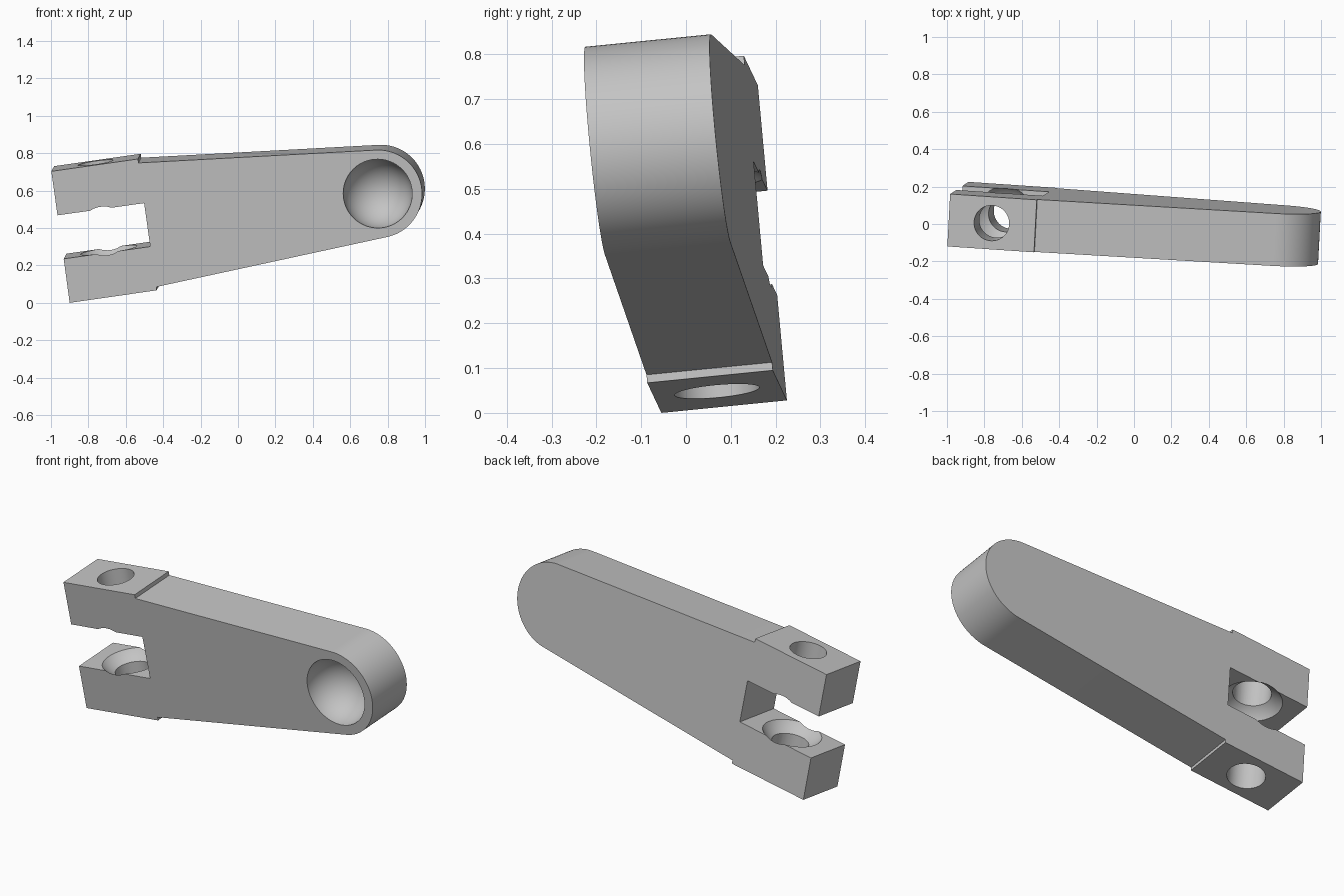
import bpy, bmesh, math
from mathutils import Vector

if "Cube" in bpy.data.objects:
    bpy.data.objects.remove(bpy.data.objects["Cube"])

# Tilted frame: depth runs front to back, along follows the jaws, rise is across them
depth = Vector((0.053, 0.993, 0.099)).normalized()
THICK = 0.282
ORIGIN = Vector((-0.9, -0.055, 0.0))


def on_front(x, z):
    """Point of the front plane at the given x and z."""
    y = ORIGIN.y - (depth.x * (x - ORIGIN.x) + depth.z * (z - ORIGIN.z)) / depth.y
    return Vector((x, y, z))


along = (on_front(-0.435, 0.067) - on_front(-0.9, 0.0)).normalized()
rise = along.cross(depth)
if rise.z < 0:
    rise = -rise

# The one grey material
grey = bpy.data.materials.new("plain_grey")
grey.use_nodes = True
colour = (0.55, 0.55, 0.55, 1)
grey.diffuse_color = colour
grey.node_tree.nodes["Principled BSDF"].inputs["Base Color"].default_value = colour

# Arm outline: forked end with two stepped jaws, tapering to a round end
cx, cz, radius = 0.749, 0.582, 0.235
start, end = math.radians(93), math.radians(-77.5)
STEPS = 48
arc = []
for i in range(STEPS + 1):
    a = start + (end - start) * i / STEPS
    arc.append((cx + radius * math.cos(a), cz + radius * math.sin(a)))
outline = [(-0.998, 0.703), (-0.535, 0.769), (-0.532, 0.748)] + arc + [
    (-0.437, 0.085), (-0.435, 0.067), (-0.9, 0.0), (-0.932, 0.235),
    (-0.469, 0.301), (-0.502, 0.533), (-0.965, 0.468)]

bm = bmesh.new()
face = bm.faces.new([bm.verts.new(on_front(x, z)) for x, z in outline])
extruded = bmesh.ops.extrude_face_region(bm, geom=[face])["geom"]
bmesh.ops.translate(bm, vec=depth * THICK,
                    verts=[g for g in extruded if isinstance(g, bmesh.types.BMVert)])
bmesh.ops.recalc_face_normals(bm, faces=bm.faces)
mesh = bpy.data.meshes.new("fork_arm")
bm.to_mesh(mesh)
bm.free()
arm = bpy.data.objects.new("fork_arm", mesh)
bpy.context.collection.objects.link(arm)
mesh.materials.append(grey)


def cut(cutter):
    """Subtract the active primitive from the arm and remove it."""
    cutter.hide_render = True
    cutter.data.materials.append(grey)
    bpy.context.view_layer.objects.active = arm
    mod = arm.modifiers.new("cut", "BOOLEAN")
    mod.operation = "DIFFERENCE"
    mod.solver = "EXACT"
    mod.object = cutter
    bpy.ops.object.modifier_apply(modifier=mod.name)
    bpy.data.objects.remove(cutter)


def sphere_at(centre, r, axis):
    bpy.ops.mesh.primitive_uv_sphere_add(
        segments=64, ring_count=33, radius=r, location=centre,
        rotation=axis.to_track_quat("Z", "Y").to_euler())
    return bpy.context.object


# Half-ball pocket in the round end
cut(sphere_at(on_front(0.747, 0.584), 0.185, depth))

# Ball seat between the jaws, and the pin hole through both
seat = on_front(-0.716, 0.384) + depth * THICK / 2
cut(sphere_at(seat, 0.193, rise))
bpy.ops.mesh.primitive_cylinder_add(
    vertices=64, radius=0.095, depth=1.2, location=seat,
    rotation=rise.to_track_quat("Z", "Y").to_euler())
cut(bpy.context.object)

# Smooth the curved walls, keep the edges sharp
bpy.ops.object.select_all(action="DESELECT")
arm.select_set(True)
bpy.context.view_layer.objects.active = arm
bpy.ops.object.shade_smooth_by_angle(angle=math.radians(25))
